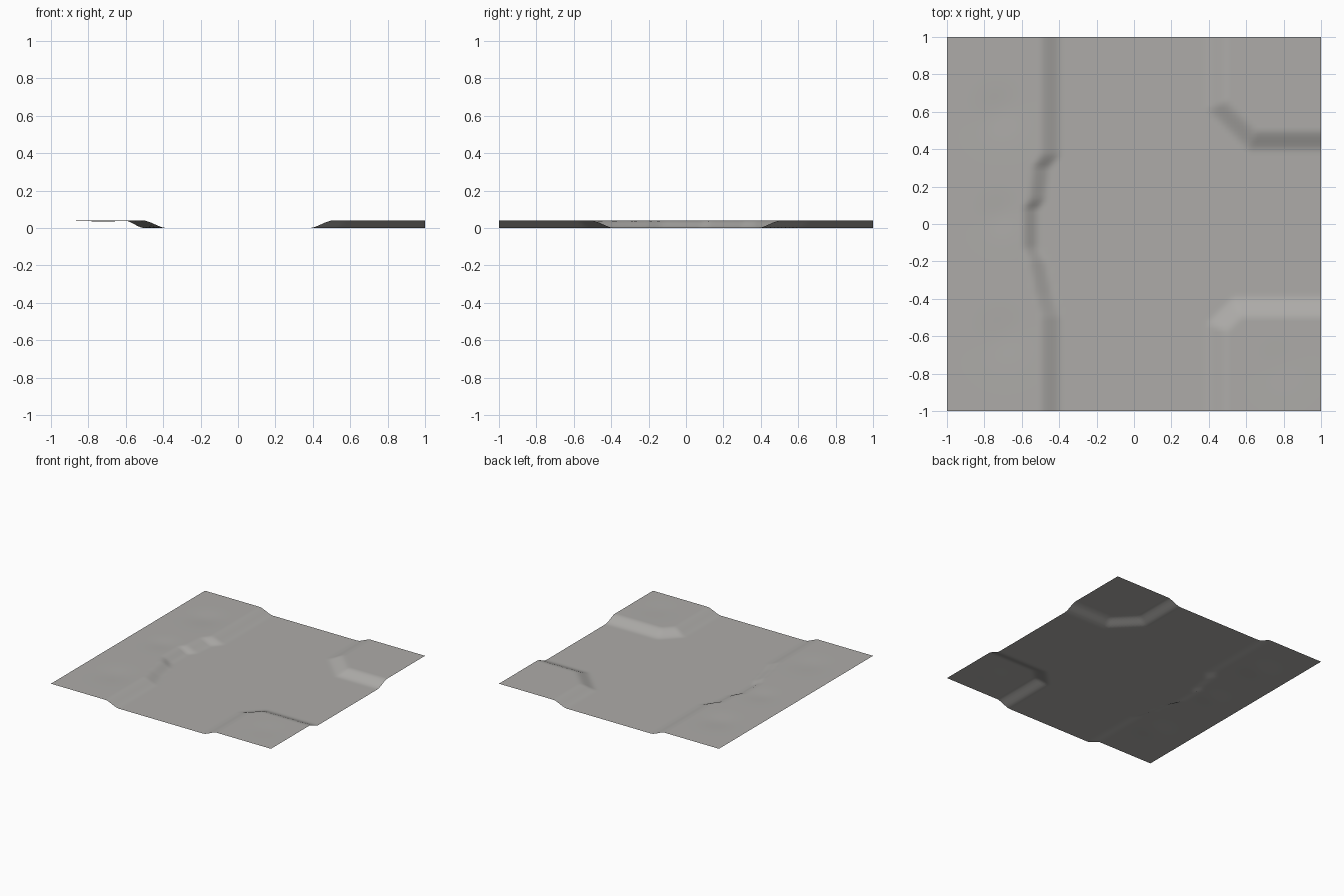
import bpy
import bmesh
from math import exp

cube = bpy.data.objects.get("Cube")
if cube:
    bpy.data.objects.remove(cube, do_unlink=True)

HEIGHT = 0.04
RAMP = 0.11

# Foot of the left bank as (y, x) points, with an eroded bay in the middle
BANK = [(-1, -0.39), (-0.5, -0.39), (-0.38, -0.43), (-0.2, -0.47), (-0.13, -0.51),
        (0.08, -0.51), (0.13, -0.47), (0.3, -0.45), (0.37, -0.39), (1, -0.39)]
# Shallow hollows on the banks: x, y, radius, depth
HOLLOWS = [(-0.72, 0.6, 0.12, 0.005), (-0.7, -0.6, 0.13, 0.004),
           (-0.72, 0.05, 0.1, 0.004), (0.78, -0.75, 0.12, 0.002)]


def bank_foot(y):
    for (y0, x0), (y1, x1) in zip(BANK, BANK[1:]):
        if y <= y1:
            return x0 + (x1 - x0) * (y - y0) / (y1 - y0)
    return BANK[-1][1]


def ramp(distance, width=RAMP):
    t = min(max(distance / width, 0), 1)
    return 0.5 * t + 0.5 * t * t * (3 - 2 * t)


def corner(x, y, cut):
    # Distance inside a raised corner with a cut-off inner point
    return min(x - 0.39, y - 0.39, (x + y - cut) * 0.707)


def ground_height(x, y):
    foot = bank_foot(y)
    left = ramp(foot - x, RAMP + 0.2 * (foot + 0.39))
    back = ramp(corner(x, y, 1.0))
    front = ramp(corner(x, -y, 0.92))
    level = max(left, back, front)
    dip = sum(d * exp(-((x - cx) ** 2 + (y - cy) ** 2) / (r * r))
              for cx, cy, r, d in HOLLOWS)
    return level * (HEIGHT - dip)


# Stone colour
stone = bpy.data.materials.new("grey_stone")
stone.use_nodes = True
colour = (0.42, 0.41, 0.395, 1)
stone.diffuse_color = colour
shader = stone.node_tree.nodes["Principled BSDF"]
shader.inputs["Base Color"].default_value = colour
shader.inputs["Roughness"].default_value = 0.9

# Ground sheet shaped by the height rule
bm = bmesh.new()
bmesh.ops.create_grid(bm, x_segments=100, y_segments=100, size=1)
for v in bm.verts:
    v.co.z = ground_height(v.co.x, v.co.y)
for f in bm.faces:
    f.smooth = True
mesh = bpy.data.meshes.new("ground_tile")
bm.to_mesh(mesh)
bm.free()
mesh.materials.append(stone)
ground = bpy.data.objects.new("ground_tile", mesh)
bpy.context.collection.objects.link(ground)
